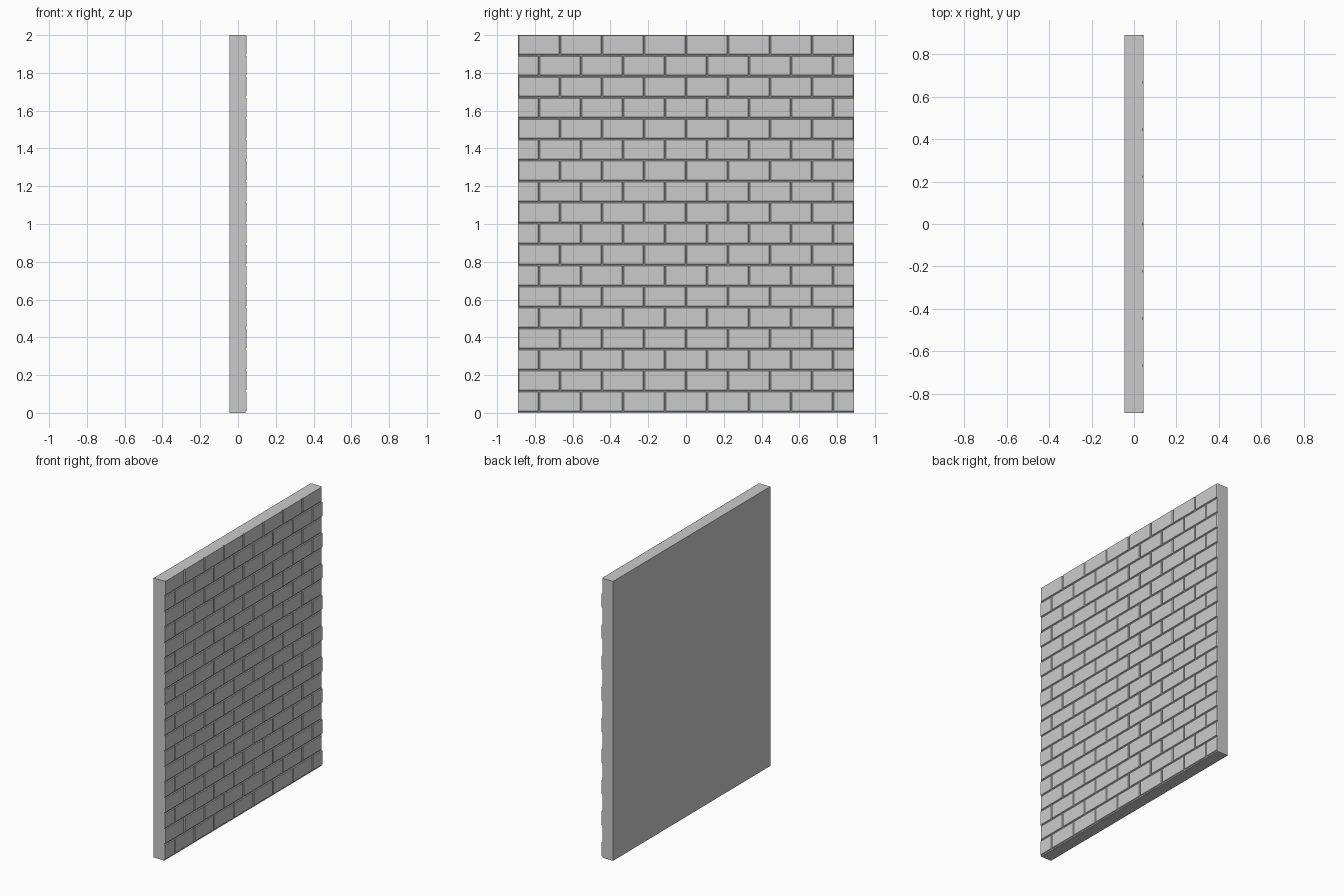
import bpy, bmesh

if "Cube" in bpy.data.objects:
    bpy.data.objects.remove(bpy.data.objects["Cube"])

W, H = 8 / 9, 2.0                 # half width, height
BACK, BASE, FACE = -0.045, 0.039, 0.045
ROWS, ROW_H, BRICK = 18, 1 / 9, 2 / 9
Z0 = 0.005                        # centre of lowest joint
FLOOR, EDGE = 0.003, 0.006        # half widths of groove at floor and at face

bm = bmesh.new()


def face(pts):
    f = bm.faces.new([bm.verts.new(p) for p in pts])
    if f.calc_area() < 1e-8:
        bm.faces.remove(f)


def ring(x, y0, y1, z0, z1):
    return [(x, y0, z0), (x, y1, z0), (x, y1, z1), (x, y0, z1)]


def bridge(a, b):
    for i in range(4):
        j = (i + 1) % 4
        face([a[i], a[j], b[j], b[i]])


# Plain slab: back, sides, top and underside (front is left open for bricks)
back = ring(BACK, -W, W, 0, H)
face(back)
bridge(back, ring(BASE, -W, W, 0, H))

# Bricks in running bond: flush where cut by the wall edge, bevelled elsewhere
for r in range(ROWS):
    zlo, zhi = Z0 + r * ROW_H, Z0 + (r + 1) * ROW_H
    shift = BRICK / 2 if r % 2 == 0 else 0
    for c in range(8 + (r % 2 == 0)):
        ylo = -W - shift + c * BRICK
        yhi = ylo + BRICK

        def level(x, d):
            return ring(x, max(ylo + d, -W), min(yhi - d, W),
                        zlo + d, min(zhi - d, H))

        outer = ring(BASE, max(ylo, -W), min(yhi, W),
                     0 if r == 0 else zlo, min(zhi, H))
        foot, top = level(BASE, FLOOR), level(FACE, EDGE)
        bridge(outer, foot)
        bridge(foot, top)
        face(top)

bmesh.ops.remove_doubles(bm, verts=bm.verts, dist=1e-5)
bmesh.ops.delete(bm, geom=[v for v in bm.verts if not v.link_faces], context='VERTS')
bmesh.ops.recalc_face_normals(bm, faces=bm.faces)
mesh = bpy.data.meshes.new("brick_wall")
bm.to_mesh(mesh)
bm.free()
bpy.context.collection.objects.link(bpy.data.objects.new("brick_wall", mesh))
